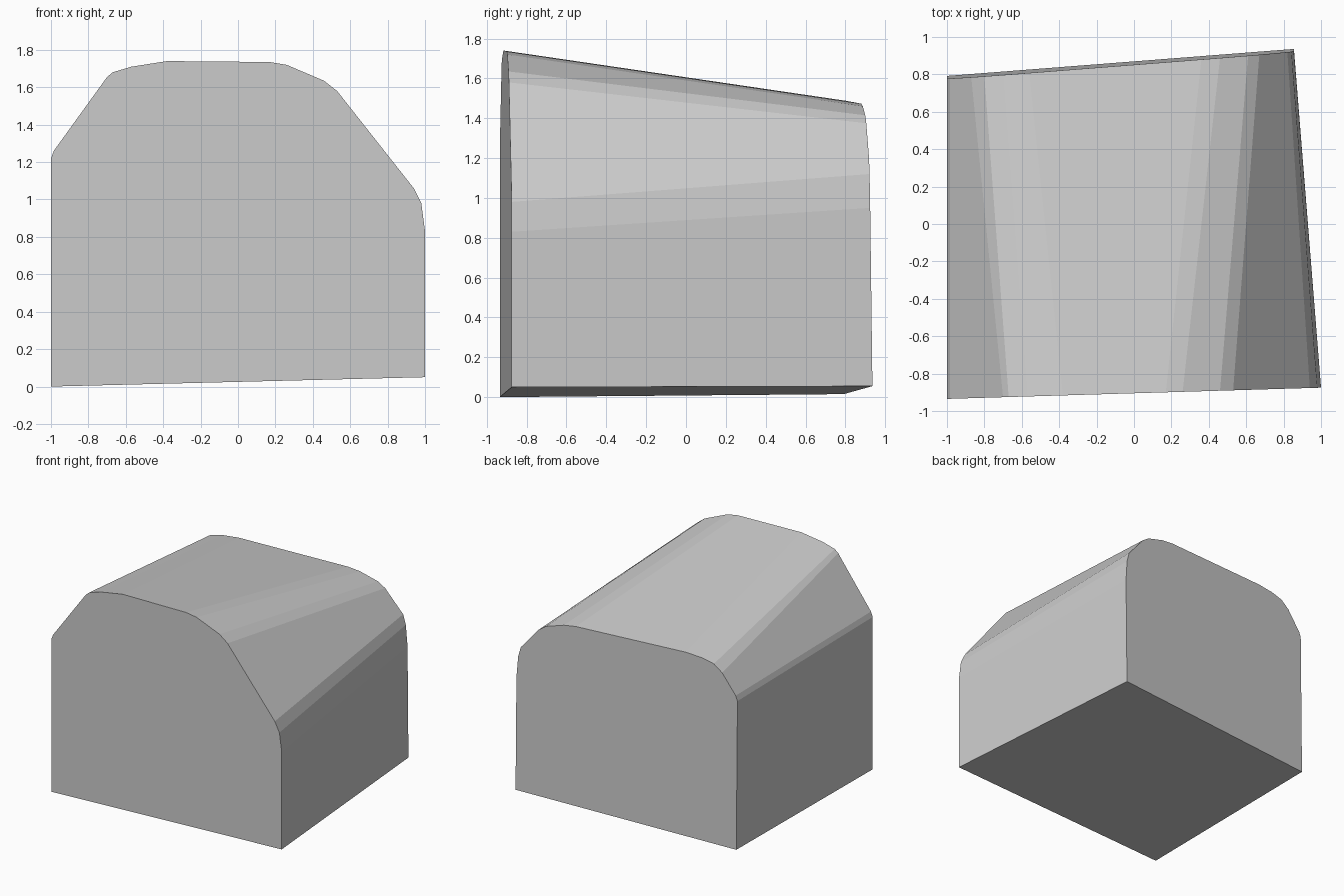
import bpy, bmesh

if "Cube" in bpy.data.objects:
    bpy.data.objects.remove(bpy.data.objects["Cube"])

# One neutral grey
grey = bpy.data.materials.new("light_grey")
grey.diffuse_color = (0.6, 0.6, 0.6, 1)
grey.use_nodes = True
grey.node_tree.nodes["Principled BSDF"].inputs["Base Color"].default_value = grey.diffuse_color

# Matching end outlines (x, z): left foot, over the crown, right foot
FRONT = [(-1, 0), (-1, 1.22), (-0.985, 1.26), (-0.70, 1.655), (-0.67, 1.68),
         (-0.57, 1.71), (-0.38, 1.74), (0.17, 1.735), (0.26, 1.72), (0.46, 1.635),
         (0.53, 1.58), (0.94, 1.06), (0.98, 0.98), (1, 0.83), (1, 0.05)]
BACK = [(-1, 0.015), (-1, 1.20), (-0.985, 1.24), (-0.87, 1.395), (-0.80, 1.45),
        (-0.70, 1.475), (-0.56, 1.487), (0.36, 1.473), (0.46, 1.46), (0.61, 1.415),
        (0.67, 1.375), (0.82, 1.20), (0.842, 1.12), (0.855, 0.95), (0.855, 0.055)]


def front_y(x, z):
    return -0.905 + 0.03 * x


def back_y(x, z):
    return 0.87 + 0.078 * x - 0.0125 * z


# Tapered block: two slanted end faces joined by strips
bm = bmesh.new()
front = [bm.verts.new((x, front_y(x, z), z)) for x, z in FRONT]
back = [bm.verts.new((x, back_y(x, z), z)) for x, z in BACK]
bm.faces.new(front)
bm.faces.new(back[::-1])
n = len(front)
for i in range(n):
    j = (i + 1) % n
    bm.faces.new((front[i], back[i], back[j], front[j]))
bmesh.ops.recalc_face_normals(bm, faces=bm.faces)

mesh = bpy.data.meshes.new("tapered_block")
bm.to_mesh(mesh)
bm.free()
mesh.materials.append(grey)
block = bpy.data.objects.new("tapered_block", mesh)
bpy.context.collection.objects.link(block)
